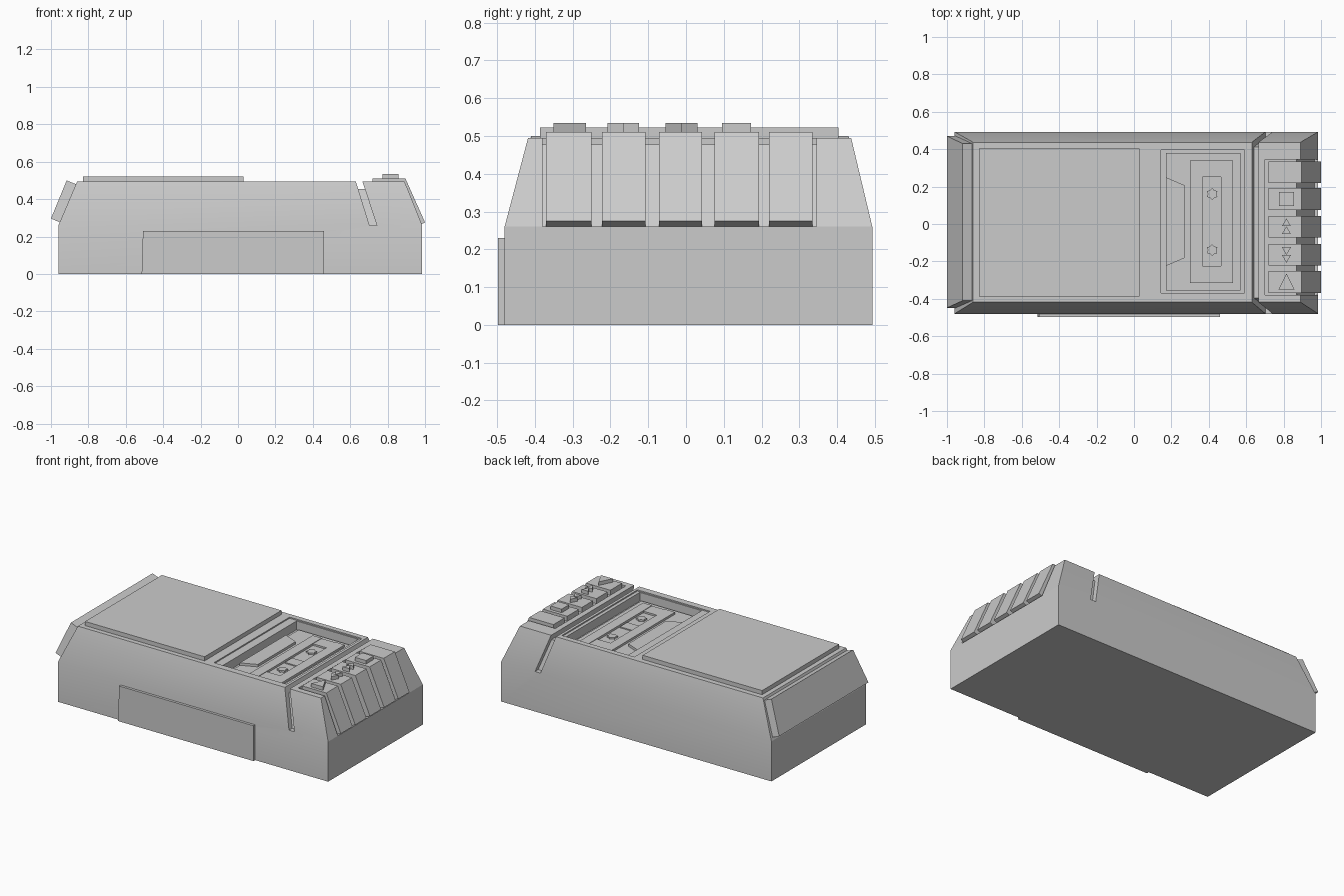
import bpy, bmesh, math

if "Cube" in bpy.data.objects:
    bpy.data.objects.remove(bpy.data.objects["Cube"])


def finish(name, bm):
    bmesh.ops.recalc_face_normals(bm, faces=bm.faces)
    me = bpy.data.meshes.new(name)
    bm.to_mesh(me)
    bm.free()
    ob = bpy.data.objects.new(name, me)
    bpy.context.collection.objects.link(ob)
    return ob


def loft(name, loops):
    """Closed solid through matching vertex loops."""
    bm = bmesh.new()
    rings = [[bm.verts.new(p) for p in lp] for lp in loops]
    n = len(rings[0])
    for a, b in zip(rings, rings[1:]):
        for i in range(n):
            bm.faces.new((a[i], a[(i + 1) % n], b[(i + 1) % n], b[i]))
    bm.faces.new(rings[0])
    bm.faces.new(rings[-1])
    return finish(name, bm)


def rect(x0, x1, y0, y1, z):
    return [(x0, y0, z), (x1, y0, z), (x1, y1, z), (x0, y1, z)]


def box(name, x0, x1, y0, y1, z0, z1):
    return loft(name, [rect(x0, x1, y0, y1, z0), rect(x0, x1, y0, y1, z1)])


def side_prism(name, pts, y0, y1):
    return loft(name, [[(x, y, z) for x, z in pts] for y in (y0, y1)])


def plan_prism(name, pts, z0, z1):
    return loft(name, [[(x, y, z) for x, y in pts] for z in (z0, z1)])


def cut(target, cutter):
    cutter.hide_render = True
    mod = target.modifiers.new("cut", 'BOOLEAN')
    mod.operation = 'DIFFERENCE'
    mod.solver = 'EXACT'
    mod.object = cutter
    bpy.context.view_layer.objects.active = target
    bpy.ops.object.modifier_apply(modifier=mod.name)
    bpy.data.objects.remove(cutter)


# Main case: upright base, tapered upper half
body = loft("case_body", [rect(-.96, .985, -.48, .493, 0),
                          rect(-.96, .985, -.48, .493, .26),
                          rect(-.86, .89, -.418, .437, .495)])

# Slanted groove around the case, stepped bay, key recess
cut(body, side_prism("groove_cutter", [(.622, .52), (.703, .26), (.742, .26), (.657, .52)], -.6, .6))
cut(body, box("bay_rim_cutter", .09, .612, -.375, .402, .487, .6))
cut(body, box("bay_cutter", .145, .59, -.368, .395, .43, .6))
cut(body, side_prism("key_recess_cutter", [(.70, .6), (.70, .478), (.87, .478), (.965, .26),
                                           (1.1, .26), (1.1, .6)], -.38, .345))

# Inner core visible at the bottom of the groove
loft("groove_core", [rect(.63, .76, -.45, .463, .25), rect(.63, .69, -.395, .413, .455)])

# Speaker lid, front panel and sloped end plate
box("speaker_lid", -.83, .03, -.387, .403, .49, .522)
side_prism("front_panel", [(-.515, 0), (.46, 0), (.46, .23), (-.508, .23)], -.497, -.47)
loft("end_plate", [[(-.95, -.448, .275), (-.95, .47, .275), (-1, .47, .296), (-1, -.448, .296)],
                   [(-.866, -.41, .48), (-.866, .43, .48), (-.916, .43, .5), (-.916, -.41, .5)]])

# Cassette door with trapezoid grip
box("cassette_door", .17, .57, -.355, .38, .42, .442)
plan_prism("door_grip", [(.17, .25), (.27, .207), (.27, -.182), (.17, -.225)], .435, .458)

# Cassette window: side rails, end blocks, centre plate, reels
for i, (x0, x1) in enumerate([(.30, .365), (.465, .53)]):
    box(f"window_rail_{i}", x0, x1, -.315, .34, .435, .456)
for i, (y0, y1) in enumerate([(-.315, -.225), (.25, .34)]):
    box(f"window_end_{i}", .365, .465, y0, y1, .435, .453)
box("window_centre", .372, .458, -.05, .025, .435, .449)
for i, cy in enumerate((.16, -.14)):
    star = []
    for k in range(12):
        r = .032 if k % 2 else .023
        t = k * math.pi / 6
        star.append((.418 + r * math.cos(t), cy + r * math.sin(t)))
    plan_prism(f"reel_{i}", star, .435, .453)

# Five keys wrapping over the sloped end
key_profile = [(.72, .47), (.72, .511), (.895, .511), (1, .275), (.96, .258), (.86, .47)]
for i, (y0, y1) in enumerate([(-.37, -.25), (-.222, -.107), (-.072, .043), (.075, .193), (.22, .335)]):
    side_prism(f"key_{i}", key_profile, y0, y1)


# Raised key symbols
def triangle(name, cy, half_w, half_h):
    plan_prism(name, [(.815 - half_w, cy - half_h), (.815 + half_w, cy - half_h), (.815, cy + half_h)],
               .505, .534)


triangle("play_symbol", -.308, .043, .043)
for i in range(2):
    triangle(f"rewind_symbol_{i}", -.145 - .042 * i, .024, -.021)
    triangle(f"forward_symbol_{i}", -.033 + .042 * i, .024, .021)
box("stop_symbol", .775, .855, .095, .172, .505, .534)

# Soft transition along the long sides of the case only
bpy.ops.object.select_all(action='DESELECT')
body.select_set(True)
bpy.context.view_layer.objects.active = body
bpy.ops.object.shade_smooth_by_angle(angle=math.radians(18))
